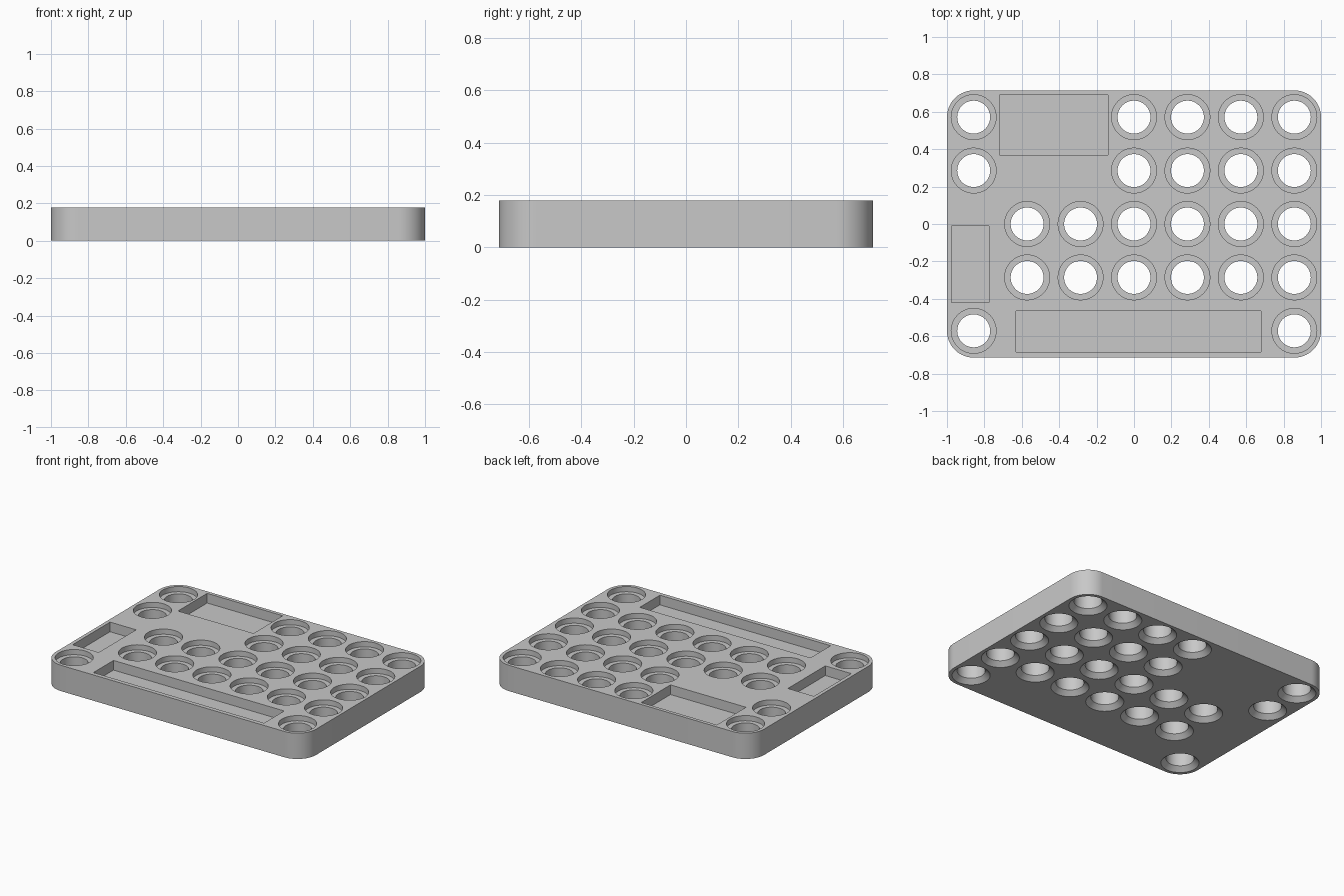
import bpy
import bmesh
from math import cos, sin, pi
from mathutils import Matrix, Vector

cube = bpy.data.objects.get("Cube")
if cube:
    bpy.data.objects.remove(cube, do_unlink=True)

PITCH = 2 / 7
HEIGHT = 0.179
HALF_X, HALF_Y = 1.0, PITCH * 2.5
SEGMENTS = 48

grey = bpy.data.materials.new("plain grey")
grey.use_nodes = True
colour = (0.58, 0.58, 0.58, 1)
grey.diffuse_color = colour
grey.node_tree.nodes["Principled BSDF"].inputs["Base Color"].default_value = colour


def make_object(name, bm):
    bmesh.ops.recalc_face_normals(bm, faces=bm.faces)
    mesh = bpy.data.meshes.new(name)
    bm.to_mesh(mesh)
    bm.free()
    mesh.materials.append(grey)
    obj = bpy.data.objects.new(name, mesh)
    bpy.context.collection.objects.link(obj)
    return obj


def add_lathe(bm, x, y, profile):
    """Closed solid of revolution from (radius, z) pairs."""
    rings = []
    for r, z in profile:
        rings.append([bm.verts.new((x + r * cos(2 * pi * i / SEGMENTS),
                                    y + r * sin(2 * pi * i / SEGMENTS), z))
                      for i in range(SEGMENTS)])
    for low, high in zip(rings, rings[1:]):
        for i in range(SEGMENTS):
            j = (i + 1) % SEGMENTS
            bm.faces.new((low[i], low[j], high[j], high[i]))
    bm.faces.new(rings[0][::-1])
    bm.faces.new(rings[-1])


def add_box(bm, x0, x1, y0, y1, z0, z1):
    centre = Vector((x0 + x1, y0 + y1, z0 + z1)) / 2
    scale = Matrix.Diagonal((x1 - x0, y1 - y0, z1 - z0, 1))
    bmesh.ops.create_cube(bm, size=1, matrix=Matrix.Translation(centre) @ scale)


# Plate with rounded corners
bm = bmesh.new()
add_box(bm, -HALF_X, HALF_X, -HALF_Y, HALF_Y, 0, HEIGHT)
uprights = [e for e in bm.edges
            if abs(e.verts[0].co.z - e.verts[1].co.z) > HEIGHT / 2]
bmesh.ops.bevel(bm, geom=uprights, offset=PITCH / 2, offset_type='OFFSET',
                segments=16, profile=0.5, affect='EDGES')
plate = make_object("plate", bm)

# Cutters: stepped holes with a bottom chamfer, on a regular grid
bm = bmesh.new()
BORE, RIM, STEP, CHAMFER = 0.088, 0.12, 0.036, 0.03
hole_profile = [(RIM, -0.02), (RIM, 0), (BORE, CHAMFER),
                (BORE, HEIGHT - STEP), (RIM, HEIGHT - STEP), (RIM, HEIGHT + 0.02)]
rows = {2: "0 3456", 1: "0 3456", 0: "123456", -1: "123456", -2: "06"}
for row, columns in rows.items():
    for column in columns.replace(" ", ""):
        add_lathe(bm, (int(column) - 3) * PITCH, row * PITCH, hole_profile)

# Cutters: shallow rectangular pockets in the top
POCKET_DEPTH = 0.067
for x0, x1, y0, y1 in ((-0.72, -0.14, 0.37, 0.69),
                       (-0.975, -0.775, -0.42, -0.01),
                       (-0.63, 0.68, -0.685, -0.465)):
    add_box(bm, x0, x1, y0, y1, HEIGHT - POCKET_DEPTH, HEIGHT + 0.02)
cutter = make_object("hole_and_pocket_cutter", bm)
cutter.hide_render = True

# Cut the plate, then drop the cutter
cut = plate.modifiers.new("cut", 'BOOLEAN')
cut.operation = 'DIFFERENCE'
cut.solver = 'EXACT'
cut.object = cutter
bpy.ops.object.select_all(action='DESELECT')
plate.select_set(True)
bpy.context.view_layer.objects.active = plate
bpy.ops.object.modifier_apply(modifier=cut.name)
bpy.data.objects.remove(cutter, do_unlink=True)
bpy.ops.object.shade_smooth_by_angle(angle=pi / 6)
